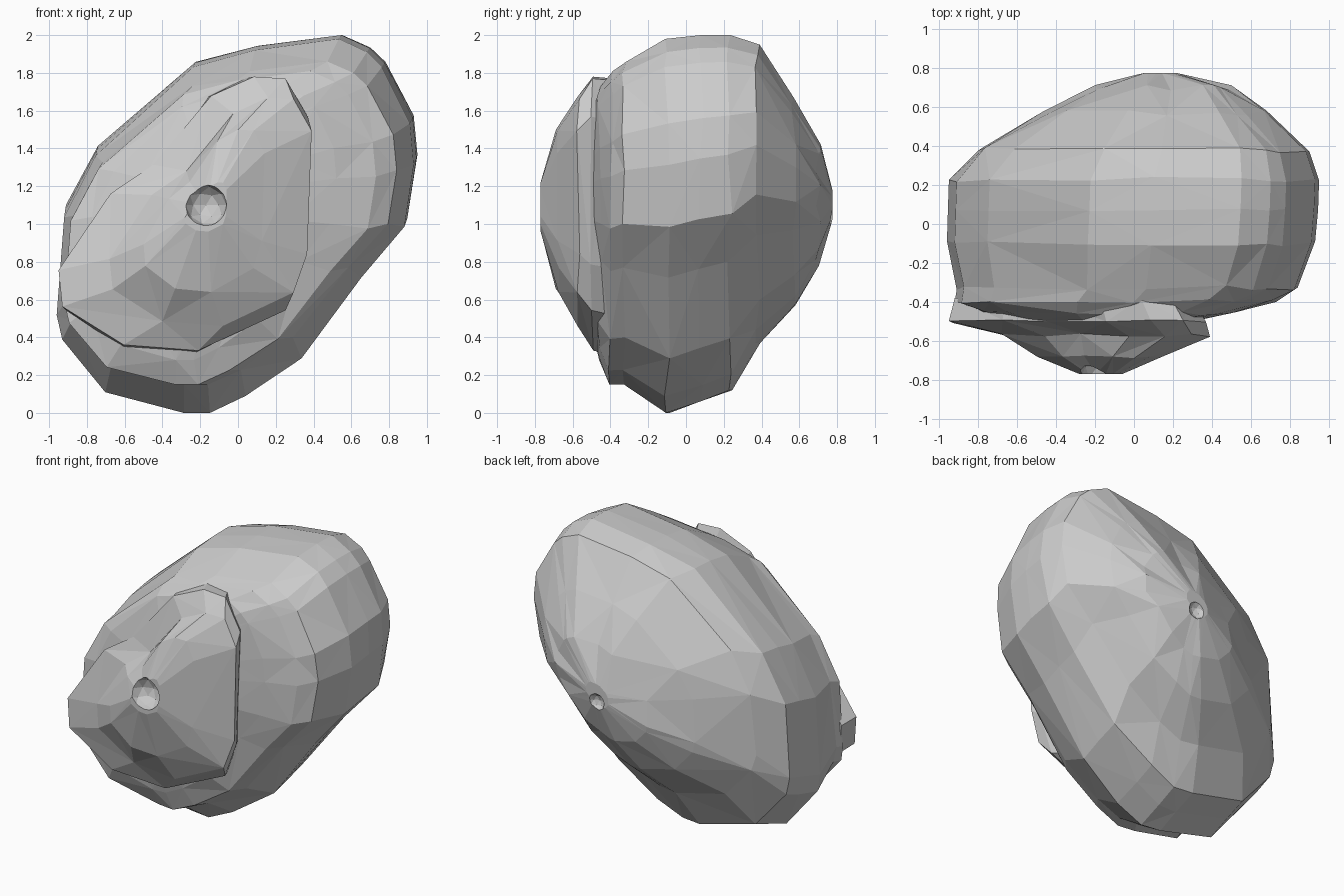
import bpy, bmesh, random
from mathutils import Vector

if "Cube" in bpy.data.objects:
    bpy.data.objects.remove(bpy.data.objects["Cube"])

random.seed(4)

# Outlines seen from the front (x, z)
BODY = [(.55, 2), (.70, 1.93), (.78, 1.85), (.93, 1.55), (.95, 1.33), (.9, 1), (.67, .73),
        (.35, .3), (.05, .1), (-.14, .01), (-.28, .01), (-.7, .12), (-.93, .4), (-.96, .53),
        (-.92, 1.05), (-.75, 1.38), (-.23, 1.85), (.1, 1.94)]
BUMP = [(.27, 1.77), (.39, 1.57), (.36, .8), (.27, .56), (-.2, .35), (-.6, .38), (-.93, .58),
        (-.95, .77), (-.67, 1.17), (-.44, 1.32), (-.13, 1.68), (.1, 1.78)]

# Slices along depth: y, x min, x max, z min, z max
BODY_RINGS = [(-.5, -.6, .3, .45, 1.6), (-.46, -.8, .52, .28, 1.73), (-.4, -.92, .73, .15, 1.81),
              (-.33, -.91, .84, .15, 1.86), (-.1, -.96, .93, 0, 1.98), (.08, -.955, .945, .06, 2),
              (.23, -.95, .95, .12, 2), (.38, -.8, .9, .37, 1.95), (.57, -.47, .68, .57, 1.67),
              (.7, -.2, .5, .78, 1.42), (.775, .05, .22, 1.02, 1.18)]
BUMP_RINGS = [(-.38, -.92, .3, .3, 1.77), (-.5, -.95, .37, .33, 1.78), (-.57, -.68, .39, .46, 1.67),
              (-.68, -.5, .14, .64, 1.5), (-.77, -.28, -.06, .96, 1.22)]


def loft(name, outline, rings, jitter):
    """Fit the outline into each slice's box and skin the slices with flat triangles."""
    xs, zs = zip(*outline)
    bm = bmesh.new()
    loops = []
    for i, (y, x0, x1, z0, z1) in enumerate(rings):
        j = jitter if 0 < i < len(rings) - 1 else 0
        loops.append([bm.verts.new((
            x0 + (x - min(xs)) / (max(xs) - min(xs)) * (x1 - x0),
            y + random.uniform(-j, j),
            z0 + (z - min(zs)) / (max(zs) - min(zs)) * (z1 - z0))) for x, z in outline])
    n = len(outline)
    for k, (a, b) in enumerate(zip(loops, loops[1:])):
        for i in range(n):
            m = (i + 1) % n
            if (i + k) % 2:
                tris = ((a[i], a[m], b[m]), (a[i], b[m], b[i]))
            else:
                tris = ((a[i], a[m], b[i]), (a[m], b[m], b[i]))
            for t in tris:
                bm.faces.new(t)
    bm.faces.new(loops[0])
    bm.faces.new(loops[-1])
    bmesh.ops.recalc_face_normals(bm, faces=bm.faces)
    mesh = bpy.data.meshes.new(name)
    bm.to_mesh(mesh)
    bm.free()
    obj = bpy.data.objects.new(name, mesh)
    bpy.context.collection.objects.link(obj)
    return obj


def pit(obj, centre, radius):
    """Scoop a small crater out of an object."""
    bpy.ops.mesh.primitive_ico_sphere_add(subdivisions=2, radius=radius, location=centre)
    cutter = bpy.context.object
    cutter.hide_render = True
    mod = obj.modifiers.new("pit", 'BOOLEAN')
    mod.operation = 'DIFFERENCE'
    mod.object = cutter
    bpy.context.view_layer.objects.active = obj
    bpy.ops.object.modifier_apply(modifier=mod.name)
    bpy.data.objects.remove(cutter)


# Main boulder and the raised slab on its front
body = loft("rock_body", BODY, BODY_RINGS, .015)
bump = loft("rock_front_slab", BUMP, BUMP_RINGS, .01)

# Small craters front and back
pit(bump, (-.17, -.79, 1.1), .115)
pit(body, (.14, .8, 1.05), .065)
